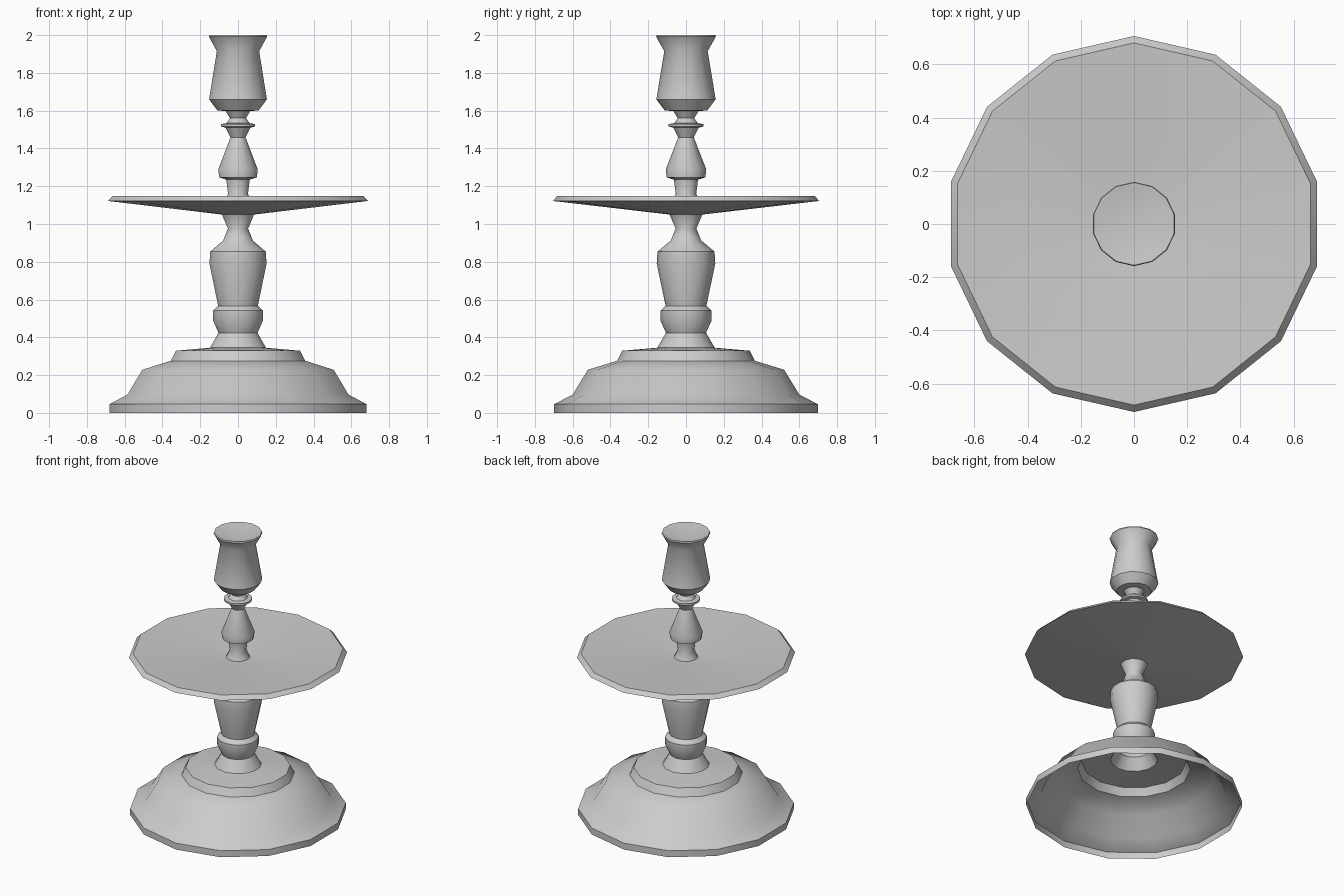
import bpy, bmesh, math

if "Cube" in bpy.data.objects:
    bpy.data.objects.remove(bpy.data.objects["Cube"])

SIDES = 14

def lathe(name, profile, angle=45):
    """Revolve (radius, z) points around z; radius 0 makes a pole."""
    bm = bmesh.new()
    rings = []
    for r, z in profile:
        if r == 0:
            rings.append([bm.verts.new((0, 0, z))] * SIDES)
        else:
            rings.append([bm.verts.new((r * math.sin(2 * math.pi * i / SIDES),
                                        -r * math.cos(2 * math.pi * i / SIDES), z))
                          for i in range(SIDES)])
    for a, b in zip(rings, rings[1:]):
        for i in range(SIDES):
            j = (i + 1) % SIDES
            loop = list(dict.fromkeys((a[i], a[j], b[j], b[i])))
            bm.faces.new(loop)
    mesh = bpy.data.meshes.new(name)
    bm.to_mesh(mesh)
    bm.free()
    obj = bpy.data.objects.new(name, mesh)
    bpy.context.collection.objects.link(obj)
    bpy.ops.object.select_all(action='DESELECT')
    obj.select_set(True)
    bpy.context.view_layer.objects.active = obj
    bpy.ops.object.shade_smooth_by_angle(angle=math.radians(angle))
    return obj

# Hollow stepped foot, open underneath
lathe("base", [(.698, 0), (.698, .046), (.6, .097), (.52, .228),
               (.365, .276), (.338, .329), (.152, .345)])

# Lower stem: collar and vase-shaped baluster
lathe("lower_stem", [(.152, .345), (.106, .424), (.135, .488), (.135, .541),
                     (.108, .567), (.155, .79), (.151, .854), (.081, .912),
                     (.055, .976), (.087, 1.05)])

# Wide drip tray, slightly dished
lathe("drip_tray", [(.087, 1.05), (.706, 1.122), (.68, 1.149), (.075, 1.11)])

# Upper stem: small baluster with a thin ring
lathe("upper_stem", [(.077, 1.11), (.054, 1.16), (.064, 1.235), (.103, 1.247),
                     (.107, 1.29), (.041, 1.459), (.067, 1.51), (.092, 1.516),
                     (.092, 1.529), (.062, 1.534), (.044, 1.56), (.066, 1.597)])

# Candle socket with a shallow recess
lathe("candle_socket", [(.066, 1.597), (.113, 1.602), (.157, 1.66), (.115, 1.915),
                        (.158, 1.992), (.155, 2.0), (.147, 2.0), (0, 1.95)])
